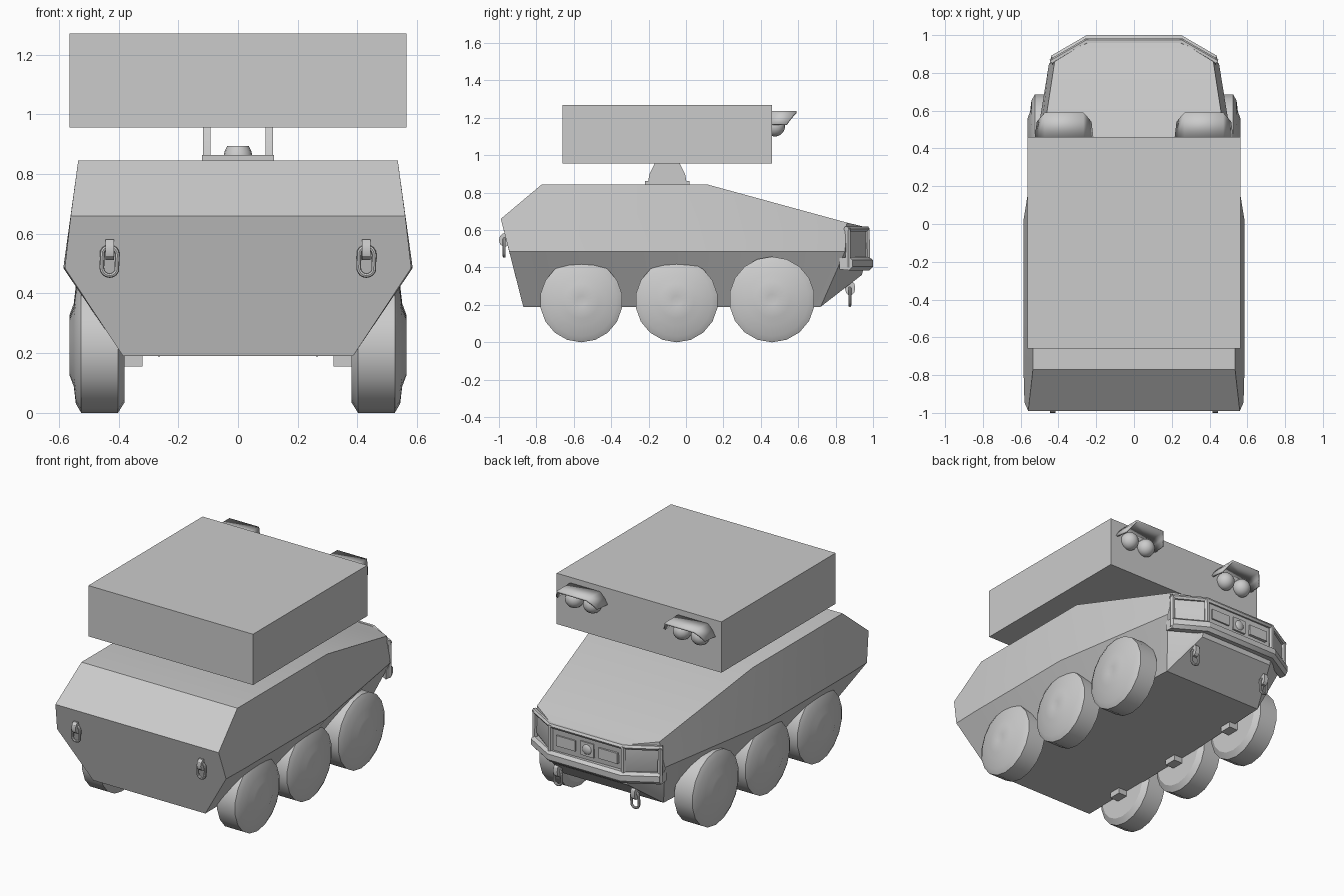
import bpy, bmesh
from math import pi, cos, sin, radians
from mathutils import Matrix

if "Cube" in bpy.data.objects:
    bpy.data.objects.remove(bpy.data.objects["Cube"])


def finish(name, bm, angle=30):
    bmesh.ops.recalc_face_normals(bm, faces=bm.faces)
    me = bpy.data.meshes.new(name)
    bm.to_mesh(me)
    bm.free()
    ob = bpy.data.objects.new(name, me)
    bpy.context.collection.objects.link(ob)
    bpy.ops.object.select_all(action='DESELECT')
    bpy.context.view_layer.objects.active = ob
    ob.select_set(True)
    bpy.ops.object.shade_smooth_by_angle(angle=radians(angle))
    return ob


def loft(name, rings, closed=True, caps=True, angle=30):
    bm = bmesh.new()
    vs = [[bm.verts.new(p) for p in r] for r in rings]
    n = len(rings[0])
    for a, b in zip(vs, vs[1:]):
        for i in range(n if closed else n - 1):
            j = (i + 1) % n
            bm.faces.new((a[i], a[j], b[j], b[i]))
    if caps:
        bm.faces.new(vs[0])
        bm.faces.new(vs[-1])
    return finish(name, bm, angle)


def box(name, x, y, z):
    return loft(name, [[(x[0], b, c), (x[1], b, c), (x[1], b, d), (x[0], b, d)]
                       for b in y for c, d in [z]])


def ball(name, loc, r, scale_y=1):
    bm = bmesh.new()
    bmesh.ops.create_uvsphere(bm, u_segments=16, v_segments=10, radius=r,
                              matrix=Matrix.Translation(loc) @ Matrix.Diagonal((1, scale_y, 1, 1)))
    return finish(name, bm, 60)


def tube(name, pts, r, cyclic=False, res=2):
    cu = bpy.data.curves.new(name, 'CURVE')
    cu.dimensions = '3D'
    cu.bevel_depth, cu.bevel_resolution, cu.use_fill_caps = r, res, True
    sp = cu.splines.new('POLY')
    sp.points.add(len(pts) - 1)
    for p, c in zip(sp.points, pts):
        p.co = (*c, 1)
    sp.use_cyclic_u = cyclic
    ob = bpy.data.objects.new(name, cu)
    bpy.context.collection.objects.link(ob)
    bpy.ops.object.select_all(action='DESELECT')
    bpy.context.view_layer.objects.active = ob
    ob.select_set(True)
    bpy.ops.object.convert(target='MESH')
    bpy.ops.object.shade_smooth_by_angle(angle=radians(40))
    return bpy.context.object


# Hull: bottom, widest and top corner at five stations, mirrored into rings
stations = [
    [(.385, -.87, .19), (.58, -.945, .485), (.56, -.99, .66)],
    [(.385, -.72, .19), (.585, -.77, .485), (.535, -.77, .845)],
    [(.385, .02, .19), (.585, .02, .485), (.535, .11, .845)],
    [(.35, .72, .19), (.45, .85, .485), (.42, .86, .64)],
    [(.26, .94, .36), (.26, .965, .45), (.25, .965, .615)]]
loft("hull", [s + [(-x, y, z) for x, y, z in reversed(s)] for s in stations])

# Wheels: lathed low-poly profile
profile = [(.38, 0), (.38, .84), (.402, 1), (.525, 1), (.543, .86),
           (.55, .6), (.565, .42), (.565, .12), (.56, 0)]
for s in (-1, 1):
    for k, (y, r) in enumerate([(-.56, .221), (-.05, .221), (.46, .229)]):
        bm = bmesh.new()
        vs = [bm.verts.new((s * x, y, r + q * r)) for x, q in profile]
        es = [bm.edges.new(e) for e in zip(vs, vs[1:])]
        bmesh.ops.spin(bm, geom=vs + es, cent=(0, y, r), axis=(1, 0, 0),
                       angle=2 * pi, steps=18)
        bmesh.ops.remove_doubles(bm, verts=bm.verts, dist=.0005)
        finish(f"wheel_{k}_{s}", bm)
        # Axle stub
        xs = sorted((s * .32, s * .40))
        box(f"axle_stub_{k}_{s}", xs, (y - .04, y + .04), (.155, .21))

# Launcher box
box("launcher_box", (-.565, .565), (-.66, .46), (.955, 1.27))

# Launcher mount: base plate, two arched arms and a centre knob
box("mount_base", (-.12, .12), (-.22, .02), (.84, .863))
arch = [(-.205, .845), (-.195, .90), (-.165, .96), (-.035, .96), (-.005, .90), (.005, .845)]
for s in (-1, 1):
    loft(f"mount_arm_{s}", [[(s * x, y, z) for y, z in arch] for x in (.092, .118)])


def disc_ring(r, z):
    return [(r * cos(i * pi / 8), -.1 + r * sin(i * pi / 8), z) for i in range(16)]


loft("mount_knob", [disc_ring(.048, .86), disc_ring(.045, .875), disc_ring(.036, .893)])

# Lamp pairs under folded hoods on the launcher
for s in (-1, 1):
    def section(y_low, y_top, w):
        return [(s * .37 - w - .02, y_low, 1.165), (s * .37 - w, y_low + (y_top - y_low) * .5, 1.20),
                (s * .37 - .10, y_top, 1.23), (s * .37 + .10, y_top, 1.23),
                (s * .37 + w, y_low + (y_top - y_low) * .5, 1.20), (s * .37 + w + .02, y_low, 1.165)]
    hood = loft(f"lamp_hood_{s}", [section(.455, .455, .13), section(.54, .59, .12)],
                closed=False, caps=False)
    mod = hood.modifiers.new("thickness", 'SOLIDIFY')
    mod.thickness, mod.offset = .012, 0
    for dx in (-.062, .062):
        ball(f"lamp_{s}_{dx}", (s * .37 + dx, .475, 1.155), .055)


# Towing shackles: lug plus oval link
def shackle(name, x, y, z, lug_y, lug_z):
    pts = [(x + .026 * cos(t * pi / 8), y, z + .026 * sin(t * pi / 8)
            + (.022 if t < 8 else -.022)) for t in range(16)]
    tube(name + "_link", pts, .008, True)
    zc = sum(lug_z) / 2
    h = (lug_z[1] - lug_z[0]) / 2
    yc, d = sum(lug_y) / 2, (lug_y[1] - lug_y[0]) / 2
    oval = [(yc + d * cos(i * pi / 5), zc + h * sin(i * pi / 5)) for i in range(10)]
    loft(name + "_lug", [[(x + o, b, c) for b, c in oval] for o in (-.014, .014)])


for s in (-1, 1):
    shackle(f"rear_shackle_{s}", s * .43, -.972, .508, (-1.0, -.94), (.51, .583))
    shackle(f"nose_shackle_{s}", s * .265, .876, .245, (.85, .905), (.25, .33))


# Nose guard: bars wrapped around the bevelled nose, joined by posts
def wrap(o, z, e=0):
    return [(-.44, .85 + o + e, z), (-.25, .96 + o, z), (.25, .96 + o, z), (.44, .85 + o + e, z)]


tube("upper_nose_bar", wrap(.007, .605), .016, res=1)
loft("lower_bumper", [[(x, y - .05, z0 + .0) for z0 in (.45,)] + [(x, y, .455), (x, y + .02, .44),
     (x, y + .02, .405), (x, y, .385), (x, y - .05, .39)]
    for x, y, z in wrap(.02, .42)])
for x, y in [(-.43, .862), (-.25, .965), (.25, .965), (.43, .862)]:
    tube("guard_post", [(x, y + .005, .40), (x, y + .003, .61)], .016, res=1)

# Nose lights: framed panels and a centre lamp
for s in (-1, 1):
    xs = sorted((s * .08, s * .21))
    box(f"nose_panel_{s}", xs, (.94, .974), (.49, .555))
box("centre_panel", (-.045, .045), (.94, .972), (.48, .565))
ball("centre_lamp", (0, .965, .522), .034, .5)
